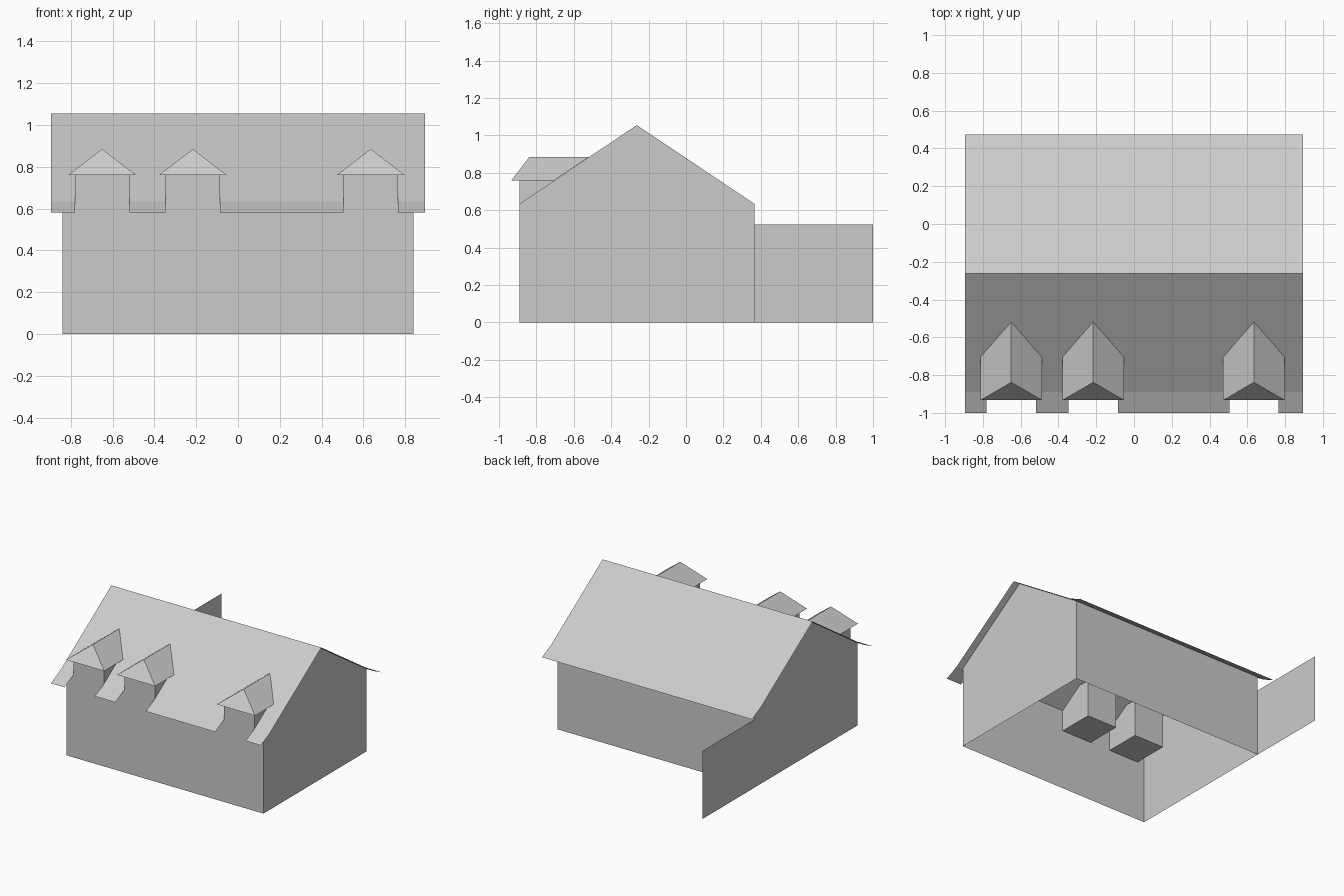
import bpy

if "Cube" in bpy.data.objects:
    bpy.data.objects.remove(bpy.data.objects["Cube"])

WALL_X, ROOF_X = 0.84, 0.895
FRONT, BACK, RIDGE_Y = -0.89, 0.365, -0.263
EAVE_Z, RIDGE_Z, LIP_Z = 0.635, 1.055, 0.582
DORMERS = (-0.65, -0.216, 0.635)
HALF = 0.13


def mesh(name, verts, faces):
    me = bpy.data.meshes.new(name)
    me.from_pydata(verts, [], faces)
    me.update()
    ob = bpy.data.objects.new(name, me)
    bpy.context.collection.objects.link(ob)
    return ob


def sheet(name, x0, x1, profile):
    """Sweep a (y, z) profile from x0 to x1 as an open sheet."""
    verts = [(x, y, z) for y, z in profile for x in (x0, x1)]
    faces = [(2*i, 2*i+1, 2*i+3, 2*i+2) for i in range(len(profile) - 1)]
    return mesh(name, verts, faces)


# House walls: two gable ends joined by front and back walls, open below
gable = [(FRONT, 0), (FRONT, EAVE_Z), (RIDGE_Y, RIDGE_Z), (BACK, EAVE_Z), (BACK, 0)]
verts = [(x, y, z) for x in (-WALL_X, WALL_X) for y, z in gable]
mesh("house_walls", verts, [(4, 3, 2, 1, 0), (5, 6, 7, 8, 9), (0, 1, 6, 5)[::-1], (3, 4, 9, 8)[::-1]])

# Main roof with the flared rear eave
sheet("main_roof", -ROOF_X, ROOF_X,
      [(FRONT, EAVE_Z), (RIDGE_Y, RIDGE_Z), (BACK, EAVE_Z), (0.475, LIP_Z)])

# Front eave, interrupted at each dormer
edges = [-ROOF_X] + [c + s * HALF for c in DORMERS for s in (-1, 1)] + [ROOF_X]
for i in range(0, len(edges), 2):
    sheet("front_eave", edges[i], edges[i+1], [(-1, LIP_Z), (FRONT, EAVE_Z)])

# Garden wall continuing the left gable
mesh("garden_wall", [(-WALL_X, BACK, 0), (-WALL_X, 1, 0), (-WALL_X, 1, 0.525), (-WALL_X, BACK, 0.525)],
     [(0, 3, 2, 1)])

# Dormers: box body and hipped roof running back into the main roof
for c in DORMERS:
    y0, y1, z0, z1 = FRONT, -0.61, 0.47, 0.76
    bpy.ops.mesh.primitive_cube_add(size=1, location=(c, (y0 + y1) / 2, (z0 + z1) / 2))
    body = bpy.context.object
    body.name = "dormer_body"
    body.scale = (2 * HALF, y1 - y0, z1 - z0)

    w = 0.163
    mesh("dormer_roof",
         [(c - w, -0.933, z1), (c + w, -0.933, z1), (c + w, -0.705, z1), (c - w, -0.705, z1),
          (c, -0.838, 0.885), (c, -0.518, 0.885)],
         [(0, 1, 4), (1, 2, 5, 4), (3, 0, 4, 5)])
